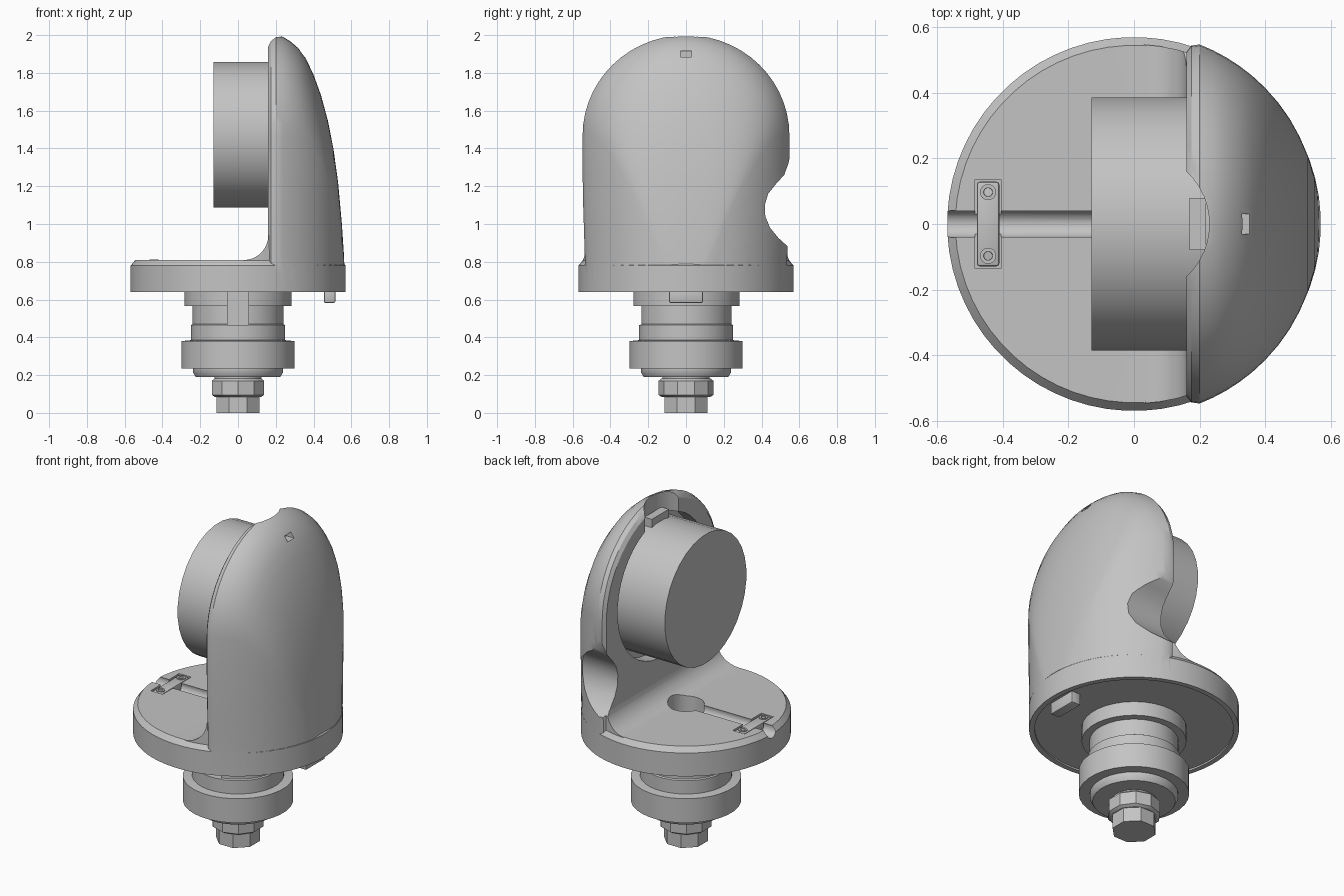
import bpy, bmesh
from math import sin, cos, pi, sqrt, radians
from mathutils import Vector

cube = bpy.data.objects.get("Cube")
if cube:
    bpy.data.objects.remove(cube)

grey = bpy.data.materials.new("light_grey")
grey.use_nodes = True
grey.diffuse_color = (0.55, 0.55, 0.55, 1)
grey.node_tree.nodes["Principled BSDF"].inputs["Base Color"].default_value = (0.55, 0.55, 0.55, 1)


def loft(name, rings):
    """Skin closed rings of equal length and cap both ends."""
    bm = bmesh.new()
    loops = [[bm.verts.new(p) for p in ring] for ring in rings]
    n = len(loops[0])
    for a, b in zip(loops, loops[1:]):
        for i in range(n):
            j = (i + 1) % n
            bm.faces.new((a[i], a[j], b[j], b[i]))
    bm.faces.new(loops[0])
    bm.faces.new(loops[-1])
    bmesh.ops.recalc_face_normals(bm, faces=bm.faces)
    mesh = bpy.data.meshes.new(name)
    bm.to_mesh(mesh)
    bm.free()
    mesh.materials.append(grey)
    obj = bpy.data.objects.new(name, mesh)
    bpy.context.collection.objects.link(obj)
    return obj


def lathe(name, profile, segments=40, centre=(0, 0, 0), axis="Z", turn=0.0):
    """Revolve (radius, height) pairs about a z or x axis."""
    c, rings = Vector(centre), []
    for r, h in profile:
        ring = []
        for i in range(segments):
            a = 2 * pi * (i + 0.5) / segments + turn
            u, v = r * cos(a), r * sin(a)
            ring.append(c + Vector((u, v, h) if axis == "Z" else (h, u, v)))
        rings.append(ring)
    return loft(name, rings)


def box(name, lo, hi):
    rings = [[(lo[0], lo[1], z), (hi[0], lo[1], z), (hi[0], hi[1], z), (lo[0], hi[1], z)]
             for z in (lo[2], hi[2])]
    return loft(name, rings)


def apply_modifier(obj, mod):
    bpy.ops.object.select_all(action="DESELECT")
    bpy.context.view_layer.objects.active = obj
    obj.select_set(True)
    bpy.ops.object.modifier_apply(modifier=mod.name)


def boolean(obj, other, operation="DIFFERENCE"):
    mod = obj.modifiers.new("boolean", "BOOLEAN")
    mod.operation = operation
    mod.solver = "EXACT"
    mod.object = other
    apply_modifier(obj, mod)
    bpy.data.objects.remove(other)


def bevel(obj, width):
    mod = obj.modifiers.new("bevel", "BEVEL")
    mod.width = width
    mod.segments = 2
    apply_modifier(obj, mod)


# Domed wall: arched sections stacked along x
R, FOOT = 0.568, 0.66


def arch(x, top, inset=0.0):
    h = sqrt(R * R - x * x)
    spring = max(FOOT, top - h)
    h -= inset
    rise = top - inset - spring
    side = [(h, FOOT + (spring - FOOT) * i / 5) for i in range(5)]
    curve = [(h * cos(pi * i / 28), spring + rise * sin(pi * i / 28)) for i in range(29)]
    pts = side + curve + [(-y, z) for y, z in reversed(side)]
    flare = lambda z: 1 + 0.03 * min(1, max(0, (z - 0.7) / 0.5))
    return [(x, y * flare(z), z) for y, z in pts]


dome_profile = [(0.2, 2.0), (0.24, 1.99), (0.28, 1.965), (0.32, 1.93), (0.36, 1.875),
                (0.4, 1.79), (0.44, 1.68), (0.475, 1.55), (0.505, 1.4), (0.53, 1.22),
                (0.55, 1.0), (0.56, 0.85), (0.567, 0.7)]
wall = loft("wall", [arch(0.16, 2.0, 0.035), arch(0.175, 2.0, 0.012)]
            + [arch(x, top) for x, top in dome_profile])

# Round base with chamfered rim
body = lathe("housing_body", [(0.54, 0.65), (0.54, 0.64), (0.57, 0.64), (0.57, 0.78), (0.545, 0.81)], 64)

# Concave fillet joining base and wall
section = [(0.03 + 0.13 * sin(pi * i / 16), 0.939 - 0.13 * cos(pi * i / 16)) for i in range(9)]
section += [(0.2, 0.939), (0.2, 0.75), (0.03, 0.75)]
fillet = loft("fillet", [[(x, y, z) for x, z in section] for y in (-0.6, 0.6)])
boolean(fillet, lathe("trim", [(0.548, 0.7), (0.548, 1.1)], 64), "INTERSECT")
boolean(body, fillet, "UNION")
boolean(body, wall, "UNION")

# Side notch with flared lips at the back of the wall
notch = [(0.7, 0.82), (0.565, 0.83), (0.54, 0.88), (0.49, 0.925), (0.445, 0.98), (0.42, 1.04),
         (0.417, 1.1), (0.435, 1.16), (0.475, 1.21), (0.52, 1.26), (0.542, 1.32), (0.56, 1.4), (0.7, 1.42)]
boolean(body, loft("notch_cutter", [[(x, y, z) for y, z in notch] for x in (0.05, 0.7)]))

# Drum pocket, top scoop, small window, centre hole, wire groove, clamp recess
boolean(body, lathe("pocket", [(0.42, 0.1), (0.42, 0.24)], 40, (0, 0, 1.47), "X"))
boolean(body, lathe("scoop", [(0.218, 1.8), (0.218, 2.1)], 40, (0.012, 0, 0)))
boolean(body, box("window", (0.3, -0.03, 1.885), (0.4, 0.03, 1.915)))
boolean(body, lathe("hole", [(0.1, 0.69), (0.1, 0.9)], 24))
boolean(body, lathe("groove", [(0.042, -0.7), (0.042, 0)], 16, (0, 0, 0.797), "X"))
boolean(body, box("recess", (-0.485, -0.135, 0.77), (-0.405, 0.135, 0.9)))

# Drum and the small tab above it
lathe("drum", [(0.387, -0.13), (0.387, 0.25)], 32, (0, 0, 1.473), "X")
box("drum_tab", (0.17, -0.08, 1.83), (0.22, 0.08, 1.9))

# Wire clamp with two socket screws
clamp = box("wire_clamp", (-0.479, -0.129, 0.765), (-0.411, 0.129, 0.808))
bevel(clamp, 0.008)
for side, y in (("left", 0.097), ("right", -0.097)):
    lathe("clamp_screw_" + side, [(0.025, 0.78), (0.025, 0.813), (0.014, 0.813), (0.011, 0.795)],
          12, (-0.445, y, 0))

# Stepped mounting stem with keyway in front
stem = lathe("mounting_stem", [(0.2, 0.19), (0.225, 0.19), (0.24, 0.215), (0.24, 0.235), (0.3, 0.235),
                               (0.3, 0.38), (0.25, 0.385), (0.25, 0.465), (0.242, 0.47),
                               (0.242, 0.565), (0.285, 0.565), (0.285, 0.66)], 32)
boolean(stem, box("keyway", (-0.055, -0.4, 0.465), (0.055, -0.2, 0.7)))

# Nut, washer and bolt at the bottom
lathe("washer", [(0.125, 0.18), (0.125, 0.2)], 24)
lathe("lock_nut", [(0.13, 0.085), (0.145, 0.095), (0.145, 0.17), (0.13, 0.182)], 10)
lathe("bolt_end", [(0.122, 0), (0.122, 0.1)], 8)

# Locating peg under the rim
peg = box("locating_peg", (0.455, -0.09, 0.583), (0.515, 0.09, 0.66))
bevel(peg, 0.006)

# Smooth shading with sharp edges kept
bpy.ops.object.select_all(action="DESELECT")
for obj in bpy.context.scene.objects:
    if obj.type == "MESH" and obj.data.materials and obj.data.materials[0] == grey:
        obj.select_set(True)
        bpy.context.view_layer.objects.active = obj
bpy.ops.object.shade_smooth_by_angle(angle=radians(32))
